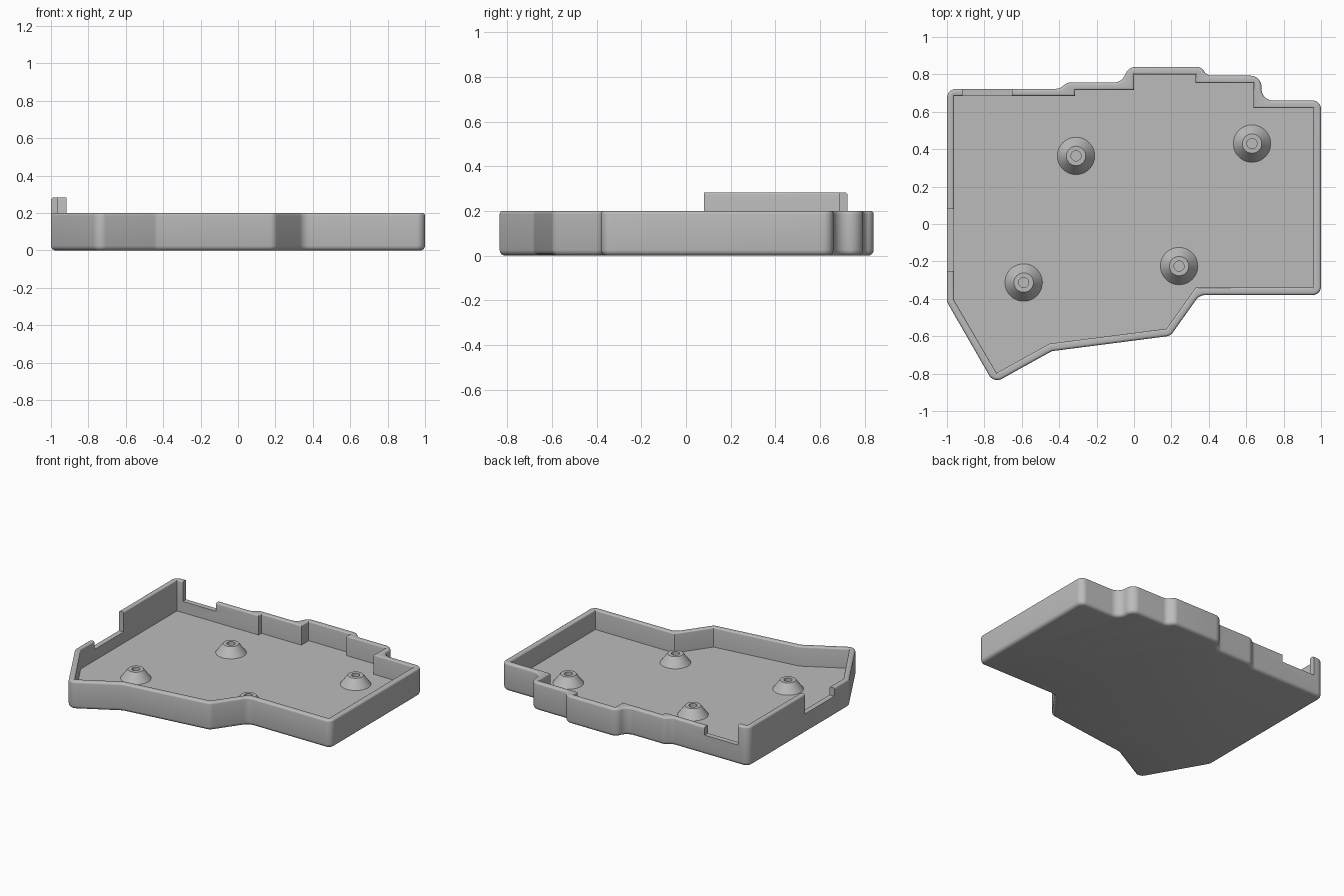
import bpy, bmesh, math
from mathutils import Vector

cube = bpy.data.objects.get("Cube")
if cube:
    bpy.data.objects.remove(cube, do_unlink=True)

grey = bpy.data.materials.new("matte_grey")
grey.use_nodes = True
grey.diffuse_color = (0.5, 0.5, 0.5, 1)
grey.node_tree.nodes["Principled BSDF"].inputs["Base Color"].default_value = (0.5, 0.5, 0.5, 1)

FLOOR, NOTCH, RIM, TALL = 0.06, 0.14, 0.2, 0.283

# Outer footprint (x, y, corner radius) and sharp cavity footprint, counter-clockwise
OUTER = [(-1, 0.723, 0.05), (-1, -0.417, 0.05), (-0.75, -0.852, 0.05), (-0.44, -0.68, 0.06),
         (0.195, -0.598, 0.05), (0.35, -0.38, 0.06), (1, -0.38, 0.045), (1, 0.66, 0.045),
         (0.682, 0.66, 0.07), (0.682, 0.793, 0.06), (0.39, 0.793, 0.06), (0.36, 0.84, 0.06),
         (-0.03, 0.84, 0.06), (-0.065, 0.757, 0.07), (-0.355, 0.757, 0.05), (-0.4, 0.723, 0.05)]
INNER = [(-0.963, 0.685), (-0.963, -0.406), (-0.735, -0.797), (-0.452, -0.64),
         (0.173, -0.56), (0.33, -0.34), (0.957, -0.34), (0.957, 0.62), (0.64, 0.62),
         (0.64, 0.754), (0.33, 0.754), (0.33, 0.8), (0, 0.8), (0, 0.717),
         (-0.316, 0.717), (-0.316, 0.685)]


def fillet(corners, steps=7):
    pts = []
    for i, (x, y, r) in enumerate(corners):
        p = Vector((x, y))
        a = Vector(corners[i - 1][:2]) - p
        b = Vector(corners[(i + 1) % len(corners)][:2]) - p
        limit = 0.46 * min(a.length, b.length)
        a.normalize()
        b.normalize()
        half = math.acos(max(-1, min(1, a.dot(b)))) / 2
        t = min(r / math.tan(half), limit)
        r = t * math.tan(half)
        c = p + (a + b).normalized() * (r / math.sin(half))
        for k in range(steps + 1):
            d = (p + a * t - c).lerp(p + b * t - c, k / steps)
            pts.append(c + d.normalized() * r)
    return pts


def inset(pts, d):
    out = []
    for i, p in enumerate(pts):
        e = (p - pts[i - 1]).normalized()
        f = (pts[(i + 1) % len(pts)] - p).normalized()
        m, n = Vector((-e.y, e.x)), Vector((-f.y, f.x))
        out.append(p + (m + n) * (d / (1 + m.dot(n))))
    return out


def make(name, bm):
    bmesh.ops.recalc_face_normals(bm, faces=bm.faces)
    mesh = bpy.data.meshes.new(name)
    bm.to_mesh(mesh)
    bm.free()
    mesh.materials.append(grey)
    ob = bpy.data.objects.new(name, mesh)
    bpy.context.collection.objects.link(ob)
    return ob


def stack(name, pts, profile):
    """Closed solid from the footprint inset by d at each height z."""
    bm = bmesh.new()
    rings = [[bm.verts.new((*q, z)) for q in inset(pts, d)] for d, z in profile]
    n = len(pts)
    for lo, hi in zip(rings, rings[1:]):
        for i in range(n):
            j = (i + 1) % n
            bm.faces.new((lo[i], lo[j], hi[j], hi[i]))
    bm.faces.new(rings[0][::-1])
    bm.faces.new(rings[-1])
    return make(name, bm)


def box(name, lo, hi):
    corners = [Vector(c) for c in ((lo[0], lo[1]), (hi[0], lo[1]), (hi[0], hi[1]), (lo[0], hi[1]))]
    return stack(name, corners, [(0, lo[2]), (0, hi[2])])


def activate(ob):
    bpy.ops.object.select_all(action='DESELECT')
    ob.select_set(True)
    bpy.context.view_layer.objects.active = ob


def cut(ob, cutter, operation='DIFFERENCE'):
    cutter.hide_render = True
    mod = ob.modifiers.new("cut", 'BOOLEAN')
    mod.object, mod.operation, mod.solver = cutter, operation, 'EXACT'
    activate(ob)
    bpy.ops.object.modifier_apply(modifier=mod.name)
    bpy.data.objects.remove(cutter, do_unlink=True)


def smooth(ob):
    activate(ob)
    bpy.ops.object.shade_smooth_by_angle(angle=math.radians(35))


def round_edge(radius, z, top, steps=4):
    """Inset and height pairs of a rounded lower or upper edge."""
    arc = [math.pi / 2 * k / steps for k in range(steps + 1)]
    if top:
        return [(radius * (1 - math.cos(a)), z - radius + radius * math.sin(a)) for a in arc]
    return [(radius * (1 - math.sin(a)), z + radius * (1 - math.cos(a))) for a in arc]


def cavity(height):
    flare = [(-d, z) for d, z in round_edge(0.01, height, True)]
    return stack("cavity_cutter", [Vector(p) for p in INNER],
                 [(0, FLOOR)] + flare + [(-0.01, height + 0.1)])


outline = fillet(OUTER)

# Tray with lowered openings in the left-hand and back walls
tray = stack("tray", outline, round_edge(0.025, 0, False) + round_edge(0.014, RIM, True))
cut(tray, cavity(RIM))
cut(tray, box("side_notch_cutter", (-1.1, -0.25, NOTCH), (-0.93, 0.9, 0.4)))
cut(tray, box("back_notch_cutter", (-1.05, 0.65, NOTCH), (-0.653, 0.95, 0.5)))
smooth(tray)

# Tall corner wall standing on the lowered part
wall = stack("tall_corner_wall", outline, [(0, NOTCH)] + round_edge(0.014, TALL, True))
cut(wall, cavity(TALL))
cut(wall, box("wall_keeper", (-1.1, 0.08, 0.05), (-0.917, 0.9, 0.4)), 'INTERSECT')
smooth(wall)

# Conical standoffs with a blind screw hole
for n, (x, y) in enumerate([(-0.31, 0.364), (0.631, 0.43), (0.241, -0.225), (-0.59, -0.313)]):
    circle = [Vector((0.1 * math.cos(a), 0.1 * math.sin(a)))
              for a in (math.tau * k / 48 for k in range(48))]
    top = FLOOR + 0.065
    post = stack(f"standoff_{n + 1}", circle,
                 [(0, FLOOR - 0.01), (0, FLOOR), (0.048, top), (0.073, top), (0.073, FLOOR + 0.005)])
    post.location = (x, y, 0)
    smooth(post)
